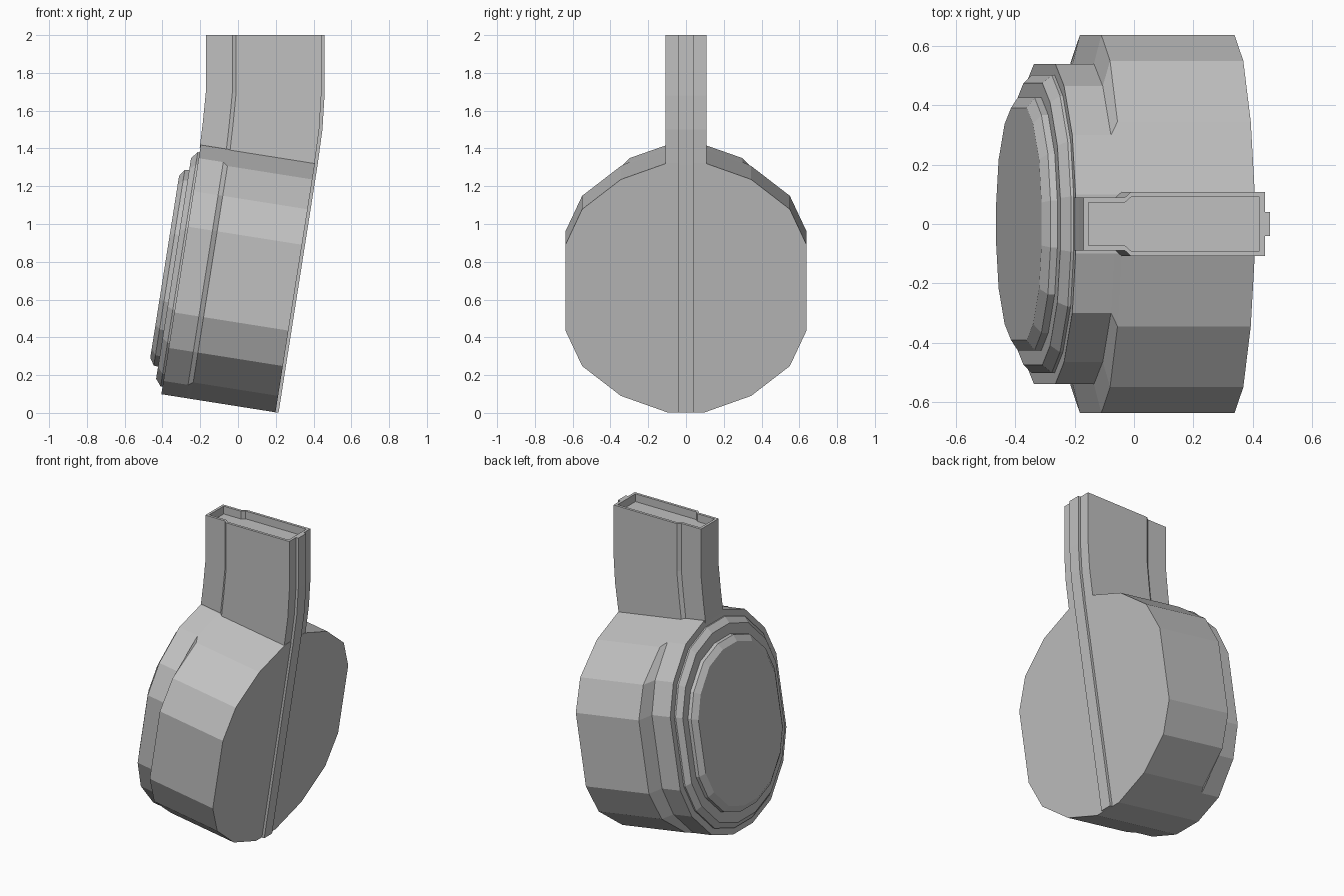
import bpy, bmesh, math
from mathutils import Matrix, Vector

cube = bpy.data.objects.get("Cube")
if cube:
    bpy.data.objects.remove(cube, do_unlink=True)

grey = bpy.data.materials.new("plain_grey")
grey.use_nodes = True
colour = (0.53, 0.53, 0.53, 1)
grey.diffuse_color = colour
grey.node_tree.nodes["Principled BSDF"].inputs["Base Color"].default_value = colour

# Tilted drum frame: local x is the drum axis, local z points up to the neck
TILT = Matrix.Translation((0.303, 0, 0.663)) @ Matrix.Rotation(math.radians(9), 4, 'Y')


def loft(name, rings, matrix=Matrix()):
    """Skin a list of closed rings and cap both ends."""
    bm = bmesh.new()
    loops = [[bm.verts.new(matrix @ Vector(p)) for p in ring] for ring in rings]
    for a, b in zip(loops, loops[1:]):
        for i in range(len(a)):
            j = (i + 1) % len(a)
            bm.faces.new((a[i], a[j], b[j], b[i]))
    bm.faces.new(loops[0])
    bm.faces.new(loops[-1])
    bmesh.ops.recalc_face_normals(bm, faces=bm.faces)
    mesh = bpy.data.meshes.new(name)
    bm.to_mesh(mesh)
    bm.free()
    mesh.materials.append(grey)
    obj = bpy.data.objects.new(name, mesh)
    bpy.context.collection.objects.link(obj)
    return obj


def drum_ring(u, quarter, sy=1, sz=1):
    """Mirror a quarter outline into a full sixteen-sided ring."""
    half = quarter + [(y, -z) for y, z in reversed(quarter)]
    full = half + [(-y, -z) for y, z in half]
    return [(u, y * sy, z * sz) for y, z in full]


# Drum body: wide rear section, narrower front section
wide = [(0.1, 0.668), (0.345, 0.58), (0.55, 0.42), (0.638, 0.23)]
narrow = [(0.1, 0.668), (0.3, 0.597), (0.465, 0.42), (0.54, 0.23)]
loft("drum_body", [drum_ring(0, wide), drum_ring(-0.455, wide),
                   drum_ring(-0.48, narrow), drum_ring(-0.612, narrow)], TILT)

# Stepped front cover with bevelled edges
loft("front_step", [drum_ring(-0.61, narrow, 0.93, 0.94), drum_ring(-0.622, narrow, 0.93, 0.94),
                    drum_ring(-0.652, narrow, 0.88, 0.885)], TILT)
loft("front_cap", [drum_ring(-0.645, narrow, 0.79, 0.79), drum_ring(-0.675, narrow, 0.79, 0.785),
                   drum_ring(-0.7, narrow, 0.725, 0.73)], TILT)


def neck_ring(front, back, z_front, z_back, inset=0):
    """Neck section with a narrower front part."""
    def z_at(x):
        return z_front + (z_back - z_front) * (x - front) / (back - front)
    side = [(front + inset, 0.09 - inset), (front + 0.14, 0.09 - inset),
            (front + 0.16, 0.108 - inset), (back - inset, 0.108 - inset)]
    outline = side + [(x, -y) for x, y in reversed(side)]
    return [(x, y, z_at(x)) for x, y in outline]


# Curved neck with a recessed open top
loft("neck", [neck_ring(-0.203, 0.404, 1.405, 1.31),
              neck_ring(-0.186, 0.43, 1.54, 1.5),
              neck_ring(-0.17, 0.441, 1.7, 1.68),
              neck_ring(-0.17, 0.441, 2, 2),
              neck_ring(-0.17, 0.441, 2, 2, 0.017),
              neck_ring(-0.17, 0.441, 1.95, 1.95, 0.017)])

# Spine rib running down the back of the neck and drum
spine = [(0.198, 0.002), (0.404, 1.31), (0.43, 1.5), (0.441, 1.68), (0.441, 2)]
loft("spine_rib", [[(x - 0.005, -0.04, z), (x + 0.017, -0.04, z),
                    (x + 0.017, 0.04, z), (x - 0.005, 0.04, z)] for x, z in spine])
